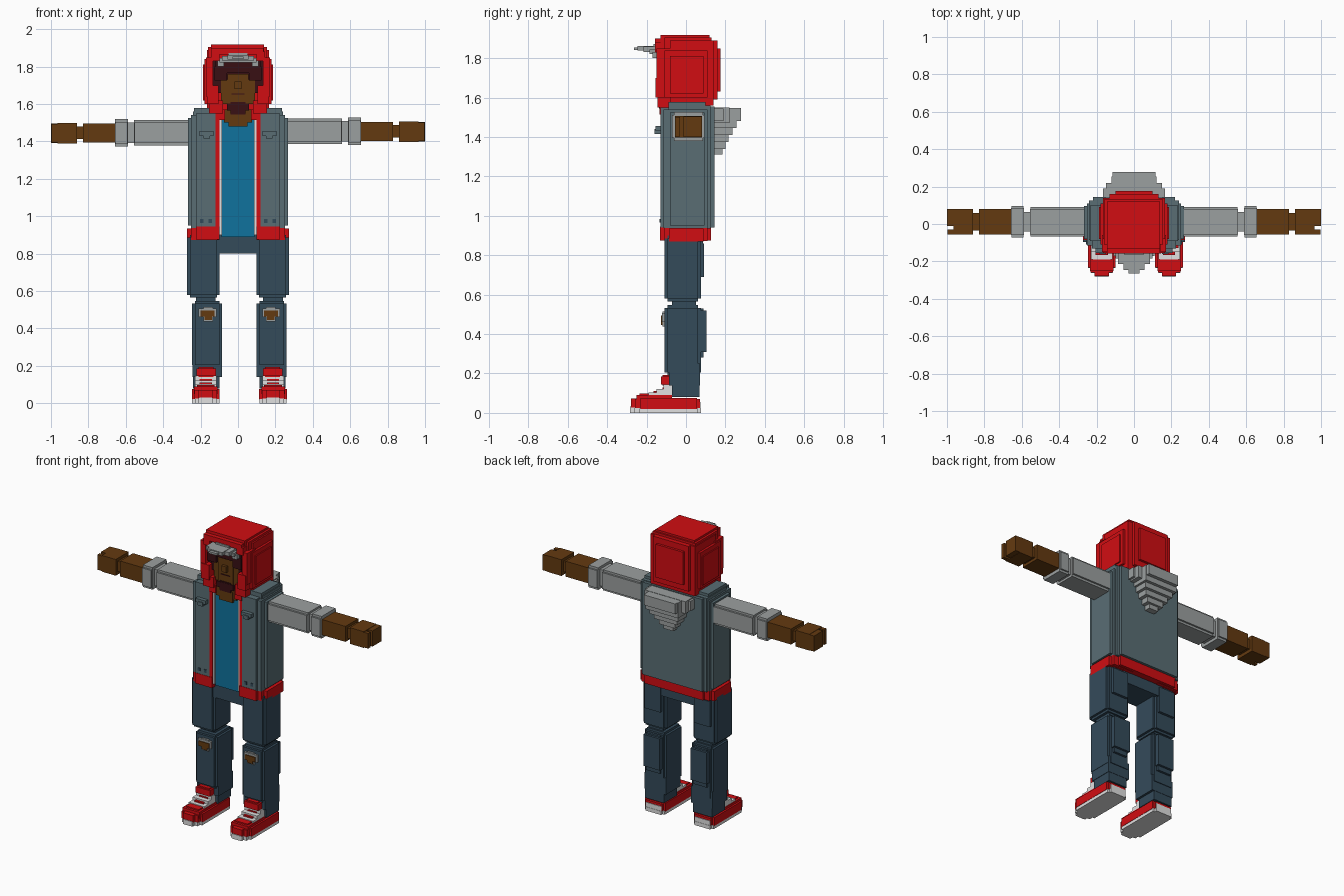
import bpy, bmesh


def material(name, rgb):
    m = bpy.data.materials.new(name)
    m.diffuse_color = (*rgb, 1)
    return m


RED = material("red", (0.64, 0.004, 0.006))
SLATE = material("slate", (0.10, 0.155, 0.175))
DENIM = material("denim", (0.034, 0.069, 0.102))
BLUE = material("shirt_blue", (0.005, 0.17, 0.34))
GREY = material("light_grey", (0.33, 0.35, 0.35))
WHITE = material("white", (0.75, 0.75, 0.75))
SKIN = material("brown", (0.127, 0.042, 0.005))
HAIR = material("dark_maroon", (0.04, 0.005, 0.007))


def boxes(name, mat, *parts):
    """One object from boxes given as (x0, x1, y0, y1, z0, z1)."""
    bm = bmesh.new()
    for x0, x1, y0, y1, z0, z1 in parts:
        x0, x1 = min(x0, x1), max(x0, x1)
        v = [bm.verts.new((x, y, z)) for z in (z0, z1)
             for x, y in ((x0, y0), (x1, y0), (x1, y1), (x0, y1))]
        for f in ((3, 2, 1, 0), (4, 5, 6, 7), (0, 1, 5, 4),
                  (1, 2, 6, 5), (2, 3, 7, 6), (3, 0, 4, 7)):
            bm.faces.new([v[i] for i in f])
    me = bpy.data.meshes.new(name)
    bm.to_mesh(me)
    bm.free()
    me.materials.append(mat)
    ob = bpy.data.objects.new(name, me)
    bpy.context.collection.objects.link(ob)
    return ob


def both(*parts):
    """The boxes plus their mirror images across x."""
    return list(parts) + [(-b[1], -b[0], *b[2:]) for b in parts]


def stepped(x0, x1, y0, y1, z0, z1, s=0.015):
    """A box whose edges are notched in one step."""
    return [(x0, x1, y0 + s, y1 - s, z0 + s, z1 - s),
            (x0 + s, x1 - s, y0, y1, z0 + s, z1 - s),
            (x0 + s, x1 - s, y0 + s, y1 - s, z0, z1)]


# Head: red hood with a face opening
boxes("hood", RED,
      (-0.165, 0.165, -0.08, 0.14, 1.56, 1.89),
      (-0.145, 0.14, -0.13, 0.12, 1.84, 1.918),
      (-0.16, 0.155, -0.11, 0.13, 1.82, 1.905),
      (-0.13, 0.13, -0.05, 0.16, 1.59, 1.89),
      (-0.10, 0.10, 0.0, 0.176, 1.63, 1.85),
      (-0.14, 0.14, -0.06, 0.12, 1.535, 1.60),
      *both((0.16, 0.18, -0.11, 0.11, 1.60, 1.84),
            (0.17, 0.188, -0.08, 0.09, 1.62, 1.81)))
boxes("hood_rim", RED,
      (-0.145, 0.135, -0.158, -0.06, 1.865, 1.90),
      *both((0.10, 0.145, -0.157, -0.06, 1.83, 1.88),
            (0.135, 0.172, -0.15, -0.06, 1.64, 1.85),
            (0.105, 0.165, -0.155, -0.06, 1.60, 1.70),
            (0.08, 0.155, -0.145, -0.06, 1.55, 1.62),
            (0.07, 0.12, -0.135, -0.06, 1.515, 1.57)))
boxes("face", SKIN,
      (-0.09, 0.09, -0.125, -0.05, 1.60, 1.73),
      (-0.055, 0.055, -0.132, -0.05, 1.58, 1.76),
      (-0.018, 0.018, -0.15, -0.12, 1.68, 1.72))
boxes("hair", HAIR,
      (-0.135, 0.135, -0.115, -0.05, 1.69, 1.865),
      (-0.12, 0.12, -0.14, -0.05, 1.765, 1.83),
      *both((0.06, 0.125, -0.145, -0.05, 1.725, 1.80),
            (0.085, 0.112, -0.122, -0.05, 1.66, 1.74)))
boxes("beard", HAIR, (-0.06, 0.06, -0.138, -0.05, 1.565, 1.603),
      (-0.04, 0.04, -0.136, -0.05, 1.545, 1.61))
boxes("mouth", HAIR, (-0.035, 0.035, -0.136, -0.12, 1.652, 1.657))
boxes("cap_peak", GREY,
      (-0.10, 0.10, -0.185, -0.12, 1.822, 1.845),
      (-0.085, 0.085, -0.215, -0.12, 1.832, 1.858),
      (-0.055, 0.055, -0.245, -0.12, 1.838, 1.861),
      (-0.03, 0.03, -0.265, -0.12, 1.842, 1.855),
      (-0.05, 0.05, -0.165, -0.12, 1.84, 1.872),
      *both((0.075, 0.11, -0.17, -0.12, 1.80, 1.832)))
boxes("neck", SKIN, (-0.075, 0.075, -0.125, 0.08, 1.50, 1.57),
      (-0.05, 0.05, -0.13, 0.06, 1.48, 1.55))

# Torso: jacket open over a shirt
boxes("shirt", BLUE, (-0.088, 0.088, -0.112, 0.05, 0.89, 1.52))
boxes("jacket", SLATE,
      (-0.22, 0.22, 0.0, 0.145, 0.94, 1.555),
      (-0.24, 0.24, -0.085, 0.125, 0.935, 1.56),
      *both((0.12, 0.225, -0.13, 0.05, 0.94, 1.55),
            (0.12, 0.25, -0.115, 0.11, 0.938, 1.54),
            (0.10, 0.235, -0.09, 0.10, 1.50, 1.578),
            (0.20, 0.268, -0.08, 0.095, 0.95, 1.525)))
boxes("jacket_trim", RED, *both((0.10, 0.122, -0.128, 0.0, 0.93, 1.53)))
boxes("jacket_zip", WHITE, *both((0.086, 0.101, -0.122, 0.0, 0.90, 1.525)))
boxes("jacket_hem", RED,
      (-0.215, 0.215, 0.0, 0.128, 0.875, 0.941),
      *both((0.10, 0.225, -0.132, 0.05, 0.875, 0.945),
            (0.10, 0.25, -0.11, 0.11, 0.873, 0.94),
            (0.15, 0.272, -0.085, 0.09, 0.87, 0.935)))
boxes("chest_pockets", SLATE,
      *both((0.13, 0.205, -0.155, -0.11, 1.43, 1.455),
            (0.15, 0.185, -0.16, -0.11, 1.415, 1.44)))
boxes("jacket_studs", DENIM,
      *both(*[(x, x + 0.018, -0.134, -0.12, 0.965, 0.985)
              for x in (0.14, 0.185)]))

# Lowered fabric hood on the back, stepping in as it goes down
boxes("back_hood", GREY,
      (-0.15, 0.15, 0.10, 0.22, 1.47, 1.55),
      *both((0.11, 0.165, 0.07, 0.19, 1.48, 1.545)),
      *[(-w, w, 0.12, y, z, 1.548) for w, y, z in
        ((0.115, 0.278, 1.48), (0.12, 0.255, 1.445), (0.105, 0.235, 1.41),
         (0.085, 0.215, 1.375), (0.06, 0.20, 1.34), (0.035, 0.185, 1.31))])

# Arms
for side, label, dz in ((-1, "right", -0.008), (1, "left", 0.0)):
    def arm(name, mat, *parts):
        boxes(f"{label}_{name}", mat,
              *[(side * a, side * b, c, d, e + dz, f + dz)
                for a, b, c, d, e, f in parts])
    arm("sleeve", GREY,
        (0.24, 0.555, -0.055, 0.08, 1.385, 1.522),
        (0.24, 0.553, -0.067, 0.092, 1.40, 1.508),
        (0.55, 0.60, -0.04, 0.065, 1.40, 1.51))
    arm("cuff", GREY,
        (0.588, 0.658, -0.06, 0.085, 1.38, 1.527),
        (0.59, 0.656, -0.072, 0.095, 1.395, 1.512))
    arm("forearm", SKIN, (0.65, 0.83, -0.055, 0.08, 1.402, 1.505))
    arm("wrist", SKIN, (0.82, 0.87, -0.035, 0.06, 1.42, 1.487))
    arm("hand", SKIN, (0.862, 0.965, -0.055, 0.08, 1.398, 1.506),
        (0.96, 1.0, -0.012, 0.08, 1.40, 1.504),
        (0.96, 0.998, -0.055, -0.03, 1.402, 1.502))

# Hips
boxes("hips", DENIM, (-0.235, 0.235, -0.10, 0.085, 0.80, 0.93))

# Legs and shoes
for side, label, shift in ((-1, "right", 0.0), (1, "left", 0.015)):
    def leg(name, mat, *parts, off=shift):
        boxes(f"{label}_{name}", mat,
              *[(side * (a + off), side * (b + off), *r)
                for a, b, *r in parts])
    leg("thigh", DENIM, *stepped(0.098, 0.272, -0.11, 0.075, 0.565, 0.90),
        (0.125, 0.24, 0.05, 0.092, 0.69, 0.86), off=0)
    leg("knee_joint", DENIM, (0.12, 0.225, -0.07, 0.05, 0.53, 0.585))
    leg("shin", DENIM, *stepped(0.085, 0.245, -0.108, 0.075, 0.19, 0.548),
        (0.105, 0.225, 0.05, 0.105, 0.31, 0.52),
        (0.115, 0.215, 0.05, 0.09, 0.28, 0.53),
        (0.085, 0.243, -0.085, 0.07, 0.14, 0.25),
        (0.10, 0.24, -0.07, 0.068, 0.08, 0.16))
    leg("knee_tear", GREY, (0.115, 0.21, -0.122, -0.10, 0.46, 0.508),
        (0.135, 0.185, -0.12, -0.10, 0.438, 0.515))
    leg("knee_skin", SKIN, (0.125, 0.20, -0.128, -0.10, 0.463, 0.495),
        (0.14, 0.18, -0.127, -0.10, 0.446, 0.48))
    leg("sole", WHITE, (0.10, 0.245, -0.235, 0.06, 0.0, 0.022),
        (0.115, 0.23, -0.262, 0.076, 0.0, 0.025),
        (0.135, 0.21, -0.281, 0.0, 0.0, 0.028),
        (0.115, 0.23, 0.03, 0.074, 0.015, 0.055))
    leg("shoe", RED, (0.098, 0.247, -0.232, 0.055, 0.02, 0.075),
        (0.112, 0.233, -0.26, 0.07, 0.024, 0.07),
        (0.135, 0.21, -0.279, -0.2, 0.026, 0.072),
        (0.11, 0.235, -0.25, -0.07, 0.05, 0.09),
        (0.125, 0.22, -0.235, -0.08, 0.06, 0.098))
    leg("toe_cap", WHITE, (0.14, 0.205, -0.284, -0.276, 0.0, 0.032))
    leg("laces", WHITE,
        *[(0.115, 0.23, y, -0.06, 0.08, z) for y, z in
          ((-0.19, 0.103), (-0.15, 0.122), (-0.115, 0.145))])
    leg("lace_stripe", RED, (0.14, 0.205, -0.165, -0.08, 0.085, 0.112),
        (0.14, 0.205, -0.12, -0.08, 0.115, 0.13))
    leg("tongue", RED, (0.118, 0.222, -0.128, -0.075, 0.145, 0.185),
        (0.13, 0.21, -0.118, -0.08, 0.14, 0.193))
